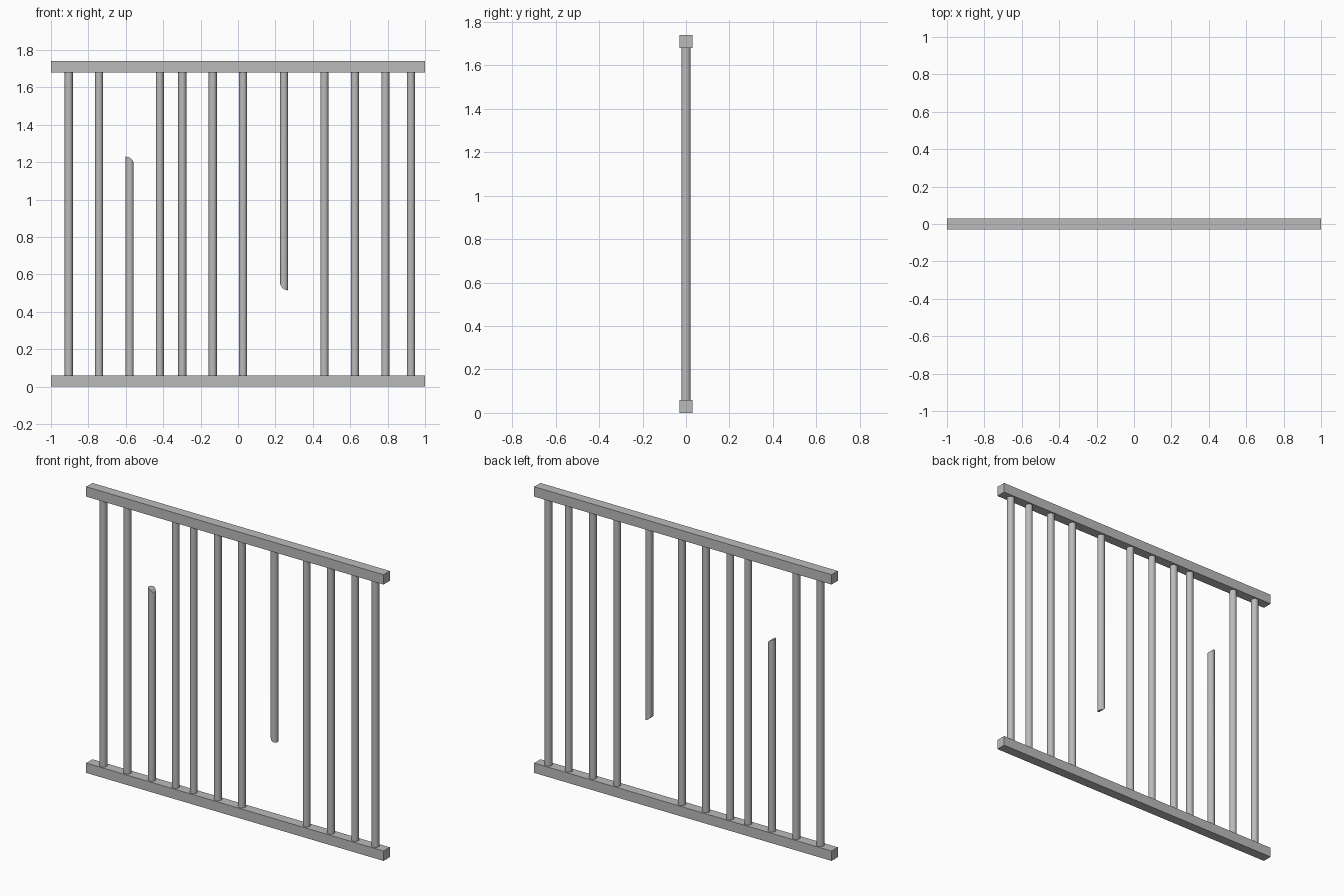
import bpy, bmesh
from math import sin, cos, pi, radians
from mathutils import Vector, Matrix

if "Cube" in bpy.data.objects:
    bpy.data.objects.remove(bpy.data.objects["Cube"], do_unlink=True)

HEIGHT, RAIL, RADIUS, SIDES = 1.74, 0.06, 0.0215, 24
INNER = HEIGHT - 2 * RAIL

# Single metal colour
metal = bpy.data.materials.new("grey metal")
metal.use_nodes = True
colour = (0.5, 0.5, 0.5, 1)
metal.diffuse_color = colour
metal.node_tree.nodes["Principled BSDF"].inputs["Base Color"].default_value = colour


def add_object(name, bm, location, smooth=False):
    mesh = bpy.data.meshes.new(name)
    bmesh.ops.recalc_face_normals(bm, faces=bm.faces)
    bm.to_mesh(mesh)
    bm.free()
    mesh.materials.append(metal)
    obj = bpy.data.objects.new(name, mesh)
    bpy.context.collection.objects.link(obj)
    obj.location = location
    if smooth:
        bpy.ops.object.select_all(action='DESELECT')
        obj.select_set(True)
        bpy.context.view_layer.objects.active = obj
        bpy.ops.object.shade_smooth_by_angle(angle=radians(35))
    return obj


def add_rail(name, z):
    bm = bmesh.new()
    bmesh.ops.create_cube(bm, size=1, matrix=Matrix.Diagonal((2, RAIL, RAIL, 1)))
    add_object(name, bm, (0, 0, z))


def rod(length):
    bm = bmesh.new()
    bmesh.ops.create_cone(bm, cap_ends=True, segments=SIDES, radius1=RADIUS,
                          radius2=RADIUS, depth=length,
                          matrix=Matrix.Translation((0, 0, length / 2)))
    return bm


def round_off(bm, length, steps=6):
    """Trim the free end to a quarter round that drops towards +x."""
    size = 2 * RADIUS
    centre = Vector((-RADIUS, 0, length - size))
    for i in range(steps):
        a = (i + 0.5) / steps * pi / 2
        normal = Vector((cos(a), 0, sin(a)))
        chord = size * cos(pi / 4 / steps)
        cut = bmesh.ops.bisect_plane(
            bm, geom=bm.verts[:] + bm.edges[:] + bm.faces[:],
            plane_co=centre + normal * chord, plane_no=normal, clear_outer=True)
        rim = [e for e in cut["geom_cut"]
               if isinstance(e, bmesh.types.BMEdge) and e.is_boundary]
        if rim:
            bmesh.ops.holes_fill(bm, edges=rim, sides=0)


# Rails
add_rail("bottom_rail", RAIL / 2)
add_rail("top_rail", HEIGHT - RAIL / 2)

# Full-height bars, unevenly spaced
for i, x in enumerate((-0.905, -0.743, -0.418, -0.298, -0.135, 0.027,
                       0.462, 0.625, 0.788, 0.925)):
    add_object(f"bar_{i + 1}", rod(INNER), (x, 0, RAIL), True)

# Broken bar standing on the bottom rail
stub = rod(1.17)
round_off(stub, 1.17)
add_object("broken_lower_bar", stub, (-0.579, 0, RAIL), True)

# Broken bar hanging from the top rail
stub = rod(1.165)
round_off(stub, 1.165)
bmesh.ops.rotate(stub, verts=stub.verts, cent=(0, 0, 0),
                 matrix=Matrix.Rotation(pi, 3, 'Y'))
add_object("broken_upper_bar", stub, (0.246, 0, HEIGHT - RAIL), True)
